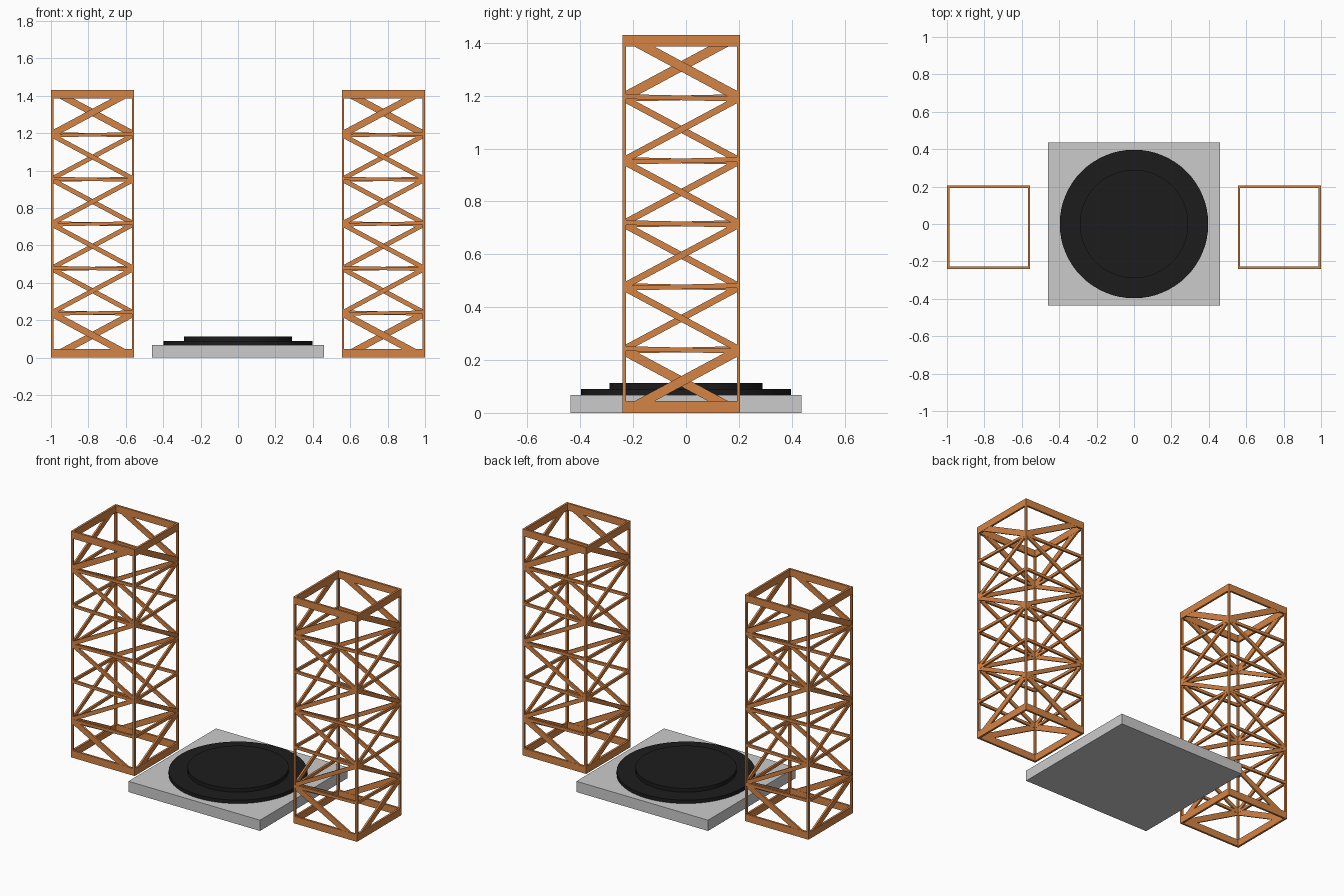
import bpy, bmesh, math
from mathutils import Matrix, Vector

if "Cube" in bpy.data.objects:
    bpy.data.objects.remove(bpy.data.objects["Cube"])

SIDE, HEIGHT, BAYS = 0.445, 1.43, 6
STEP = HEIGHT / BAYS
T = 0.013          # plate thickness
HALF = SIDE / 2


def material(name, rgb):
    m = bpy.data.materials.new(name)
    m.diffuse_color = (*rgb, 1)
    m.use_nodes = True
    m.node_tree.nodes["Principled BSDF"].inputs["Base Color"].default_value = m.diffuse_color
    return m


def finish(name, bm, mat=None, loc=(0, 0, 0)):
    bmesh.ops.recalc_face_normals(bm, faces=bm.faces)
    me = bpy.data.meshes.new(name)
    bm.to_mesh(me)
    bm.free()
    ob = bpy.data.objects.new(name, me)
    ob.location = loc
    bpy.context.collection.objects.link(ob)
    if mat:
        me.materials.append(mat)
    return ob


def plate(bm, pts, rot, t=T, inset=0.0):
    """Extrude a flat outline lying on one tower face inwards."""
    y0 = -HALF + inset
    vs = [bm.verts.new(rot @ Vector((u - HALF, y0, z))) for u, z in pts]
    face = bm.faces.new(vs)
    ext = bmesh.ops.extrude_face_region(bm, geom=[face], use_keep_orig=True)
    moved = [g for g in ext["geom"] if isinstance(g, bmesh.types.BMVert)]
    bmesh.ops.translate(bm, verts=moved, vec=rot @ Vector((0, t, 0)))


def rect(z0, z1, tilt=0.0):
    return [(0, z0 - tilt), (SIDE, z0 + tilt), (SIDE, z1 + tilt), (0, z1 - tilt)]


def brace(z0, z1, h, w, rising):
    """Diagonal bar whose pointed ends fill the panel corners."""
    pts = [(0, z0), (w, z0), (SIDE, z1 - h), (SIDE, z1), (SIDE - w, z1), (0, z0 + h)]
    return pts if rising else [(SIDE - u, z) for u, z in pts]


orange = material("orange_steel", (0.66, 0.23, 0.06))
black = material("black_rubber", (0.012, 0.012, 0.012))

# Lattice towers: four faces, each with zigzag braces between rings
for label, cx in (("left", -0.7775), ("right", 0.7775)):
    loc = (cx, -0.0175, 0)
    parts = {n: bmesh.new() for n in
             ("base_frame", "top_frame", "posts", "rings", "braces")}
    for k in range(4):
        rot = Matrix.Rotation(k * math.pi / 2, 3, 'Z')
        plate(parts["base_frame"], rect(0, 0.045), rot)
        plate(parts["top_frame"], rect(HEIGHT - 0.045, HEIGHT), rot)
        # corner post
        plate(parts["posts"], [(0, 0.02), (T, 0.02), (T, HEIGHT - 0.02),
                               (0, HEIGHT - 0.02)], rot)
        for i in range(BAYS):
            z = i * STEP
            rising = (i + k) % 2 == 1
            if i:
                # slightly tilted horizontal bar
                plate(parts["rings"], rect(z - 0.009, z + 0.009,
                      0.005 if rising else -0.005), rot)
            end = i in (0, BAYS - 1)
            plate(parts["braces"], brace(z, z + STEP, 0.02 if end else 0.014,
                  0.038 if end else 0.026, rising), rot, T - 0.002, 0.001)
    for n, bm in parts.items():
        finish(f"{label}_tower_{n}", bm, orange, loc)

# Square platform
bm = bmesh.new()
bmesh.ops.create_cube(bm, size=1, matrix=Matrix.Translation((0, 0, 0.034))
                      @ Matrix.Diagonal((0.92, 0.874, 0.068, 1)))
finish("platform", bm)


# Stepped round pad
def disc(name, r, z0, z1):
    bpy.ops.mesh.primitive_cylinder_add(vertices=64, radius=r, depth=z1 - z0,
                                        location=(0, 0, (z0 + z1) / 2))
    ob = bpy.context.object
    ob.name = name
    ob.data.materials.append(black)
    bpy.ops.object.shade_smooth_by_angle()


disc("lower_pad", 0.397, 0.066, 0.09)
disc("upper_pad", 0.29, 0.088, 0.114)
